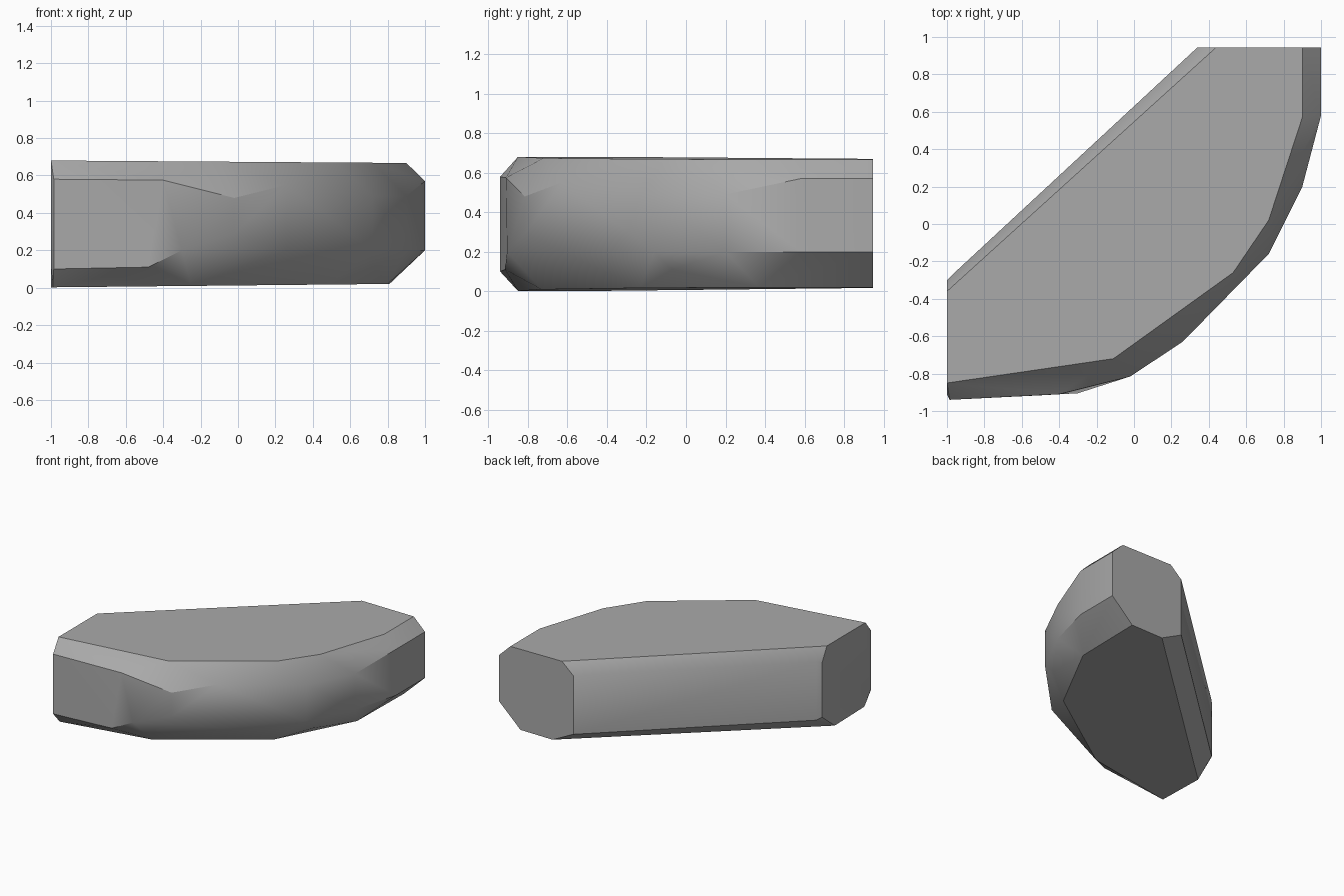
import bpy, bmesh, math

cube = bpy.data.objects.get("Cube")
if cube:
    bpy.data.objects.remove(cube, do_unlink=True)

# Stone colour
stone = bpy.data.materials.new("stone grey")
stone.use_nodes = True
colour = (0.4, 0.4, 0.4, 1)
stone.diffuse_color = colour
stone.node_tree.nodes["Principled BSDF"].inputs["Base Color"].default_value = colour

# Flat top and underside outlines (x, y); both tilt slightly along x
top = [(-1, -.85), (-.11, -.72), (.53, -.26), (.72, .02), (.9, .57),
       (.9, .945), (.44, .945), (-1, -.36)]
bottom = [(-.99, -.85), (-.25, -.73), (.485, -.23), (.8, .37),
          (.81, .945), (.525, .945), (-1, -.46)]
# Upright wall corners (x, y, low z, high z)
wall = [(-1, -.91, .12, .58), (-.985, -.94, .1, .58), (-.02, -.815, .29, .48),
        (.26, -.63, .2, .55), (.72, -.16, .2, .49), (.9, .2, .2, .49),
        (1, .58, .2, .57), (1, .945, .2, .57), (.34, .945, .11, .58),
        (-.97, -.27, .11, .58), (-1, -.3, .13, .57)]
# Single chips on the curved face
chips = [(-.48, -.915, .11), (-.3, -.905, .2), (-.4, -.91, .575),
         (.72, -.07, .11)]

points = [(x, y, .673 - .007 * x) for x, y in top]
points += [(x, y, .012 + .01 * x) for x, y in bottom]
points += [(x, y, z) for x, y, *heights in wall for z in heights]
points += chips

# Worn slab: the faceted skin around all corners
bm = bmesh.new()
for p in points:
    bm.verts.new(p)
hull = bmesh.ops.convex_hull(bm, input=bm.verts[:])
loose = [v for v in bm.verts if not v.link_faces]
bmesh.ops.delete(bm, geom=loose, context='VERTS')
bmesh.ops.dissolve_limit(bm, angle_limit=math.radians(1.5),
                         verts=bm.verts[:], edges=bm.edges[:])
bmesh.ops.recalc_face_normals(bm, faces=bm.faces[:])
mesh = bpy.data.meshes.new("stone_slab")
bm.to_mesh(mesh)
bm.free()
mesh.materials.append(stone)
slab = bpy.data.objects.new("stone_slab", mesh)
bpy.context.collection.objects.link(slab)

# Soft shading across shallow facets, crisp main edges
bpy.context.view_layer.objects.active = slab
slab.select_set(True)
bpy.ops.object.shade_smooth_by_angle(angle=math.radians(30))
